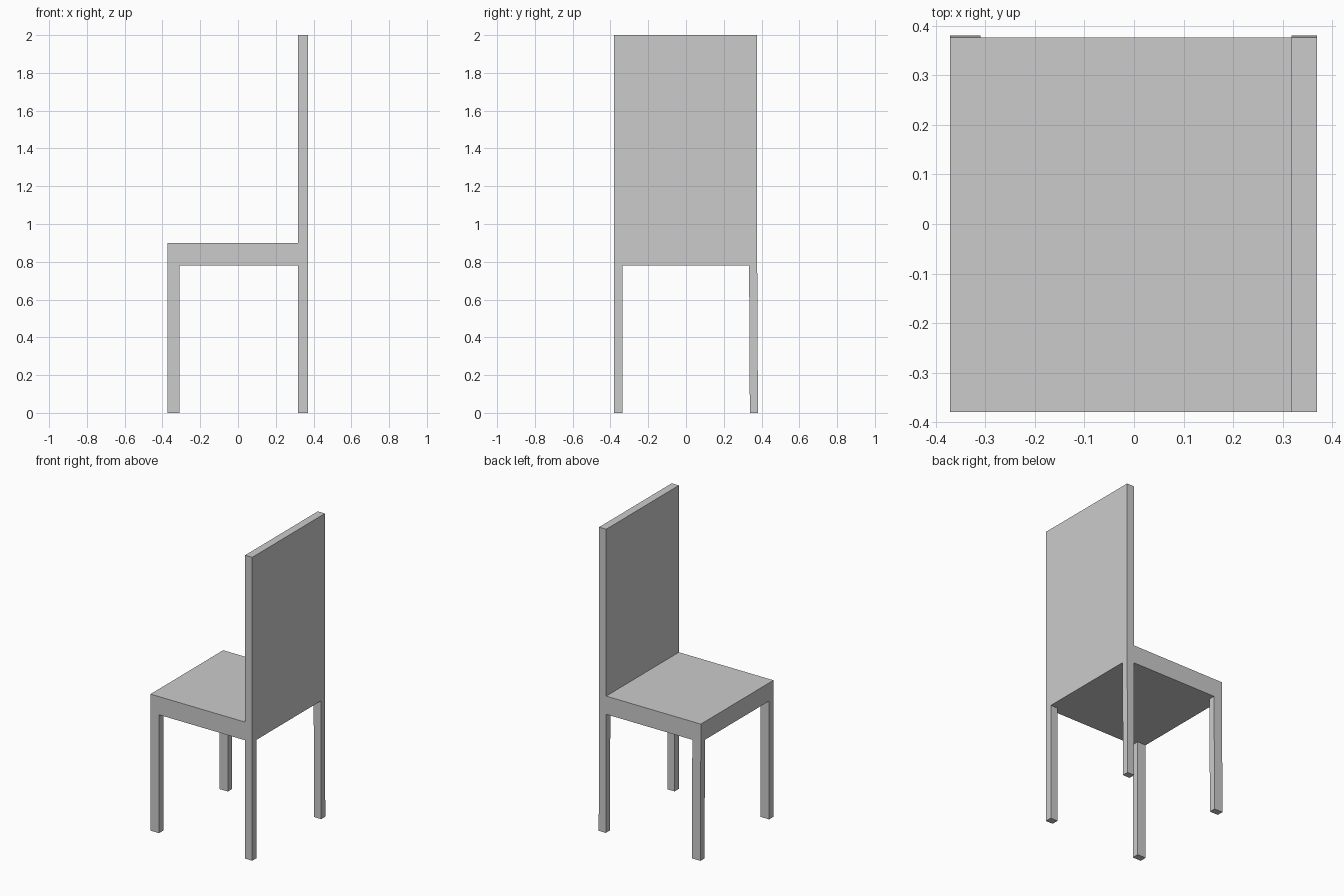
import bpy
import bmesh

if "Cube" in bpy.data.objects:
    bpy.data.objects.remove(bpy.data.objects["Cube"])

Y0, Y1 = -0.38, 0.377      # seat and back width
SEAT_BOTTOM = 0.78


def new_object(name, bm):
    bmesh.ops.recalc_face_normals(bm, faces=bm.faces)
    mesh = bpy.data.meshes.new(name)
    bm.to_mesh(mesh)
    bm.free()
    obj = bpy.data.objects.new(name, mesh)
    bpy.context.collection.objects.link(obj)
    return obj


# Seat and back: one L-shaped side profile swept across the width
profile = [(-0.372, SEAT_BOTTOM), (0.37, SEAT_BOTTOM), (0.37, 2.0),
           (0.318, 2.0), (0.318, 0.90), (-0.372, 0.90)]
bm = bmesh.new()
side = bm.faces.new([bm.verts.new((x, Y0, z)) for x, z in profile])
swept = bmesh.ops.extrude_face_region(bm, geom=[side], use_keep_orig=True)
moved = [v for v in swept["geom"] if isinstance(v, bmesh.types.BMVert)]
bmesh.ops.translate(bm, verts=moved, vec=(0, Y1 - Y0, 0))
new_object("seat_and_back", bm)


# Legs: square posts, the far pair leaning out very slightly at the foot
def leg(name, x0, x1, y0, y1, lean):
    bm = bmesh.new()
    bmesh.ops.create_cube(bm, size=1)
    for v in bm.verts:
        foot = v.co.z < 0
        v.co = (x1 if v.co.x > 0 else x0,
                (y1 if v.co.y > 0 else y0) + (lean if foot else 0),
                0 if foot else SEAT_BOTTOM)
    # the top joins the seat, so it needs no cap
    top = [f for f in bm.faces if all(v.co.z > 0.5 for v in f.verts)]
    bmesh.ops.delete(bm, geom=top, context='FACES_ONLY')
    new_object(name, bm)


for end, x0, x1 in (("front", -0.372, -0.31), ("rear", 0.318, 0.37)):
    leg(end + "_leg_near", x0, x1, Y0, -0.335, 0)
    leg(end + "_leg_far", x0, x1, 0.334, Y1, 0.004)
